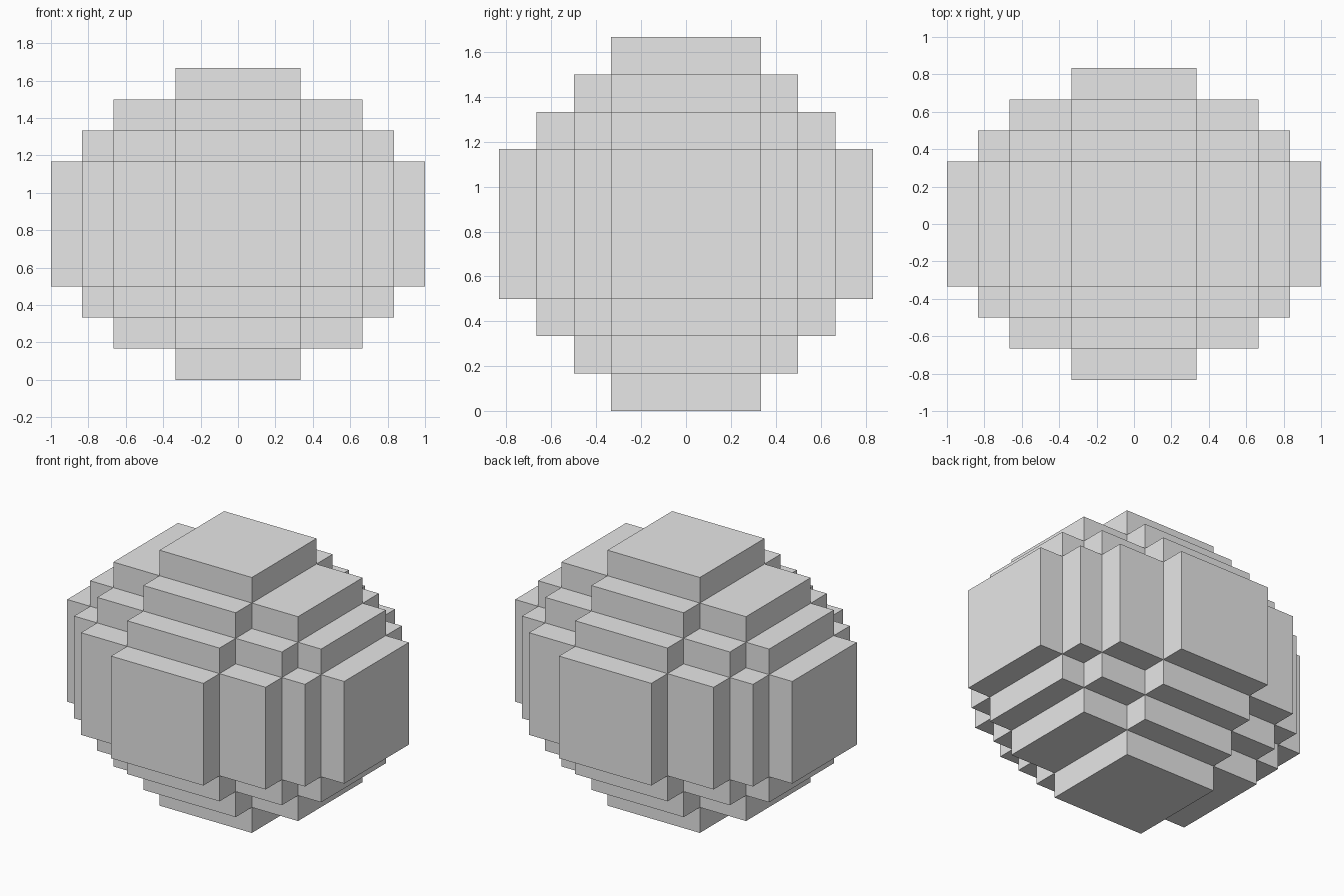
import bpy
import bmesh
from itertools import product
from mathutils import Vector

if "Cube" in bpy.data.objects:
    bpy.data.objects.remove(bpy.data.objects["Cube"], do_unlink=True)

UNIT = 1 / 6
# Half-extents of the steps along each axis, in block units
STEPS = ((2, 4, 5, 6), (2, 3, 4, 5), (2, 3, 4, 5))
CENTRE = Vector((0, 0, 5))
CUTS = [[-s for s in reversed(steps)] + list(steps) for steps in STEPS]


def is_solid(cell):
    """A cell is filled when its step ranks from the centre add up to three or less."""
    return sum(abs(i - 3) for i in cell) <= 3


def corner(index):
    return (Vector([CUTS[a][index[a]] for a in range(3)]) + CENTRE) * UNIT


# Stepped round boulder: one closed skin around all filled cells
bm = bmesh.new()
for cell in product(range(7), repeat=3):
    if not is_solid(cell):
        continue
    for axis, side in product(range(3), (0, 1)):
        neighbour = list(cell)
        neighbour[axis] += 2 * side - 1
        if is_solid(neighbour):
            continue
        u, v = (axis + 1) % 3, (axis + 2) % 3
        ring = []
        for du, dv in ((0, 0), (1, 0), (1, 1), (0, 1)):
            index = list(cell)
            index[axis] += side
            index[u] += du
            index[v] += dv
            ring.append(bm.verts.new(corner(index)))
        bm.faces.new(ring if side else ring[::-1])
bmesh.ops.remove_doubles(bm, verts=bm.verts, dist=0.001)
bmesh.ops.recalc_face_normals(bm, faces=bm.faces)

mesh = bpy.data.meshes.new("stepped_boulder")
bm.to_mesh(mesh)
bm.free()

# Plain grey colour
grey = bpy.data.materials.new("light grey")
grey.use_nodes = True
colour = (0.8, 0.8, 0.8, 1)
grey.diffuse_color = colour
grey.node_tree.nodes["Principled BSDF"].inputs["Base Color"].default_value = colour
mesh.materials.append(grey)

boulder = bpy.data.objects.new("stepped_boulder", mesh)
bpy.context.collection.objects.link(boulder)
